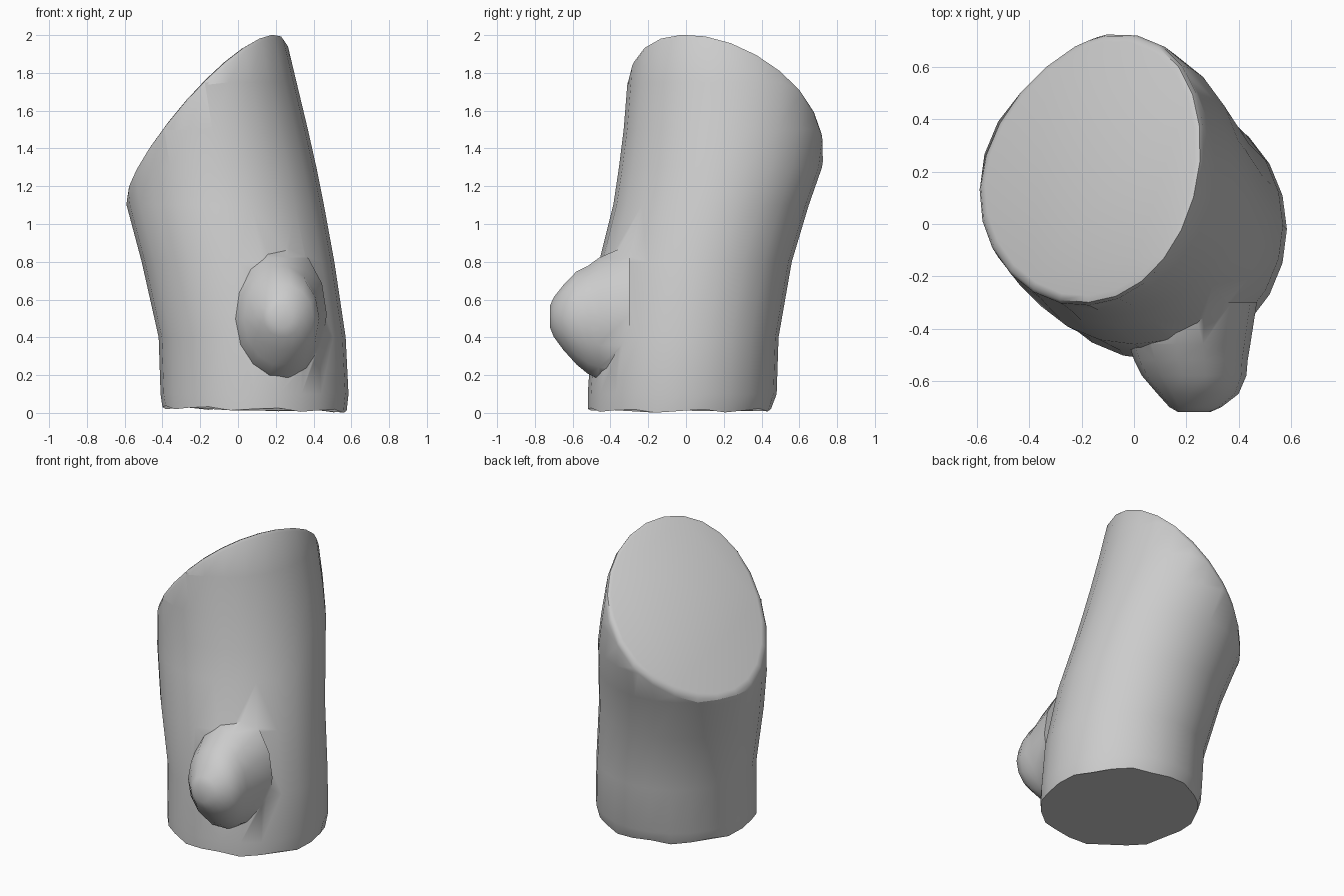
import bpy, bmesh, math
from mathutils import Vector

if "Cube" in bpy.data.objects:
    bpy.data.objects.remove(bpy.data.objects["Cube"])


def loft(bm, rings):
    """Skin a list of equal-sized point rings and cap both ends."""
    loops = [[bm.verts.new(p) for p in r] for r in rings]
    n = len(loops[0])
    for a, b in zip(loops, loops[1:]):
        for i in range(n):
            j = (i + 1) % n
            bm.faces.new((a[i], a[j], b[j], b[i]))
    bm.faces.new(loops[0][::-1])
    bm.faces.new(loops[-1])
    bmesh.ops.recalc_face_normals(bm, faces=bm.faces)


def make_object(name, bm):
    me = bpy.data.meshes.new(name)
    bm.to_mesh(me)
    bm.free()
    ob = bpy.data.objects.new(name, me)
    bpy.context.collection.objects.link(ob)
    return ob


def oval(lo_u, hi_u, lo_v, hi_v, n):
    cu, cv, ru, rv = (lo_u + hi_u) / 2, (lo_v + hi_v) / 2, (hi_u - lo_u) / 2, (hi_v - lo_v) / 2
    return [(cu + ru * math.cos(2 * math.pi * i / n),
             cv + rv * math.sin(2 * math.pi * i / n)) for i in range(n)]


# Leaning trunk: z, x min, x max, y min, y max
SECTIONS = [
    (0.02, -0.40, 0.575, -0.52, 0.45),
    (0.10, -0.41, 0.585, -0.52, 0.48),
    (0.40, -0.42, 0.57, -0.50, 0.49),
    (0.80, -0.51, 0.51, -0.46, 0.56),
    (1.10, -0.59, 0.455, -0.385, 0.65),
    (1.30, -0.615, 0.415, -0.355, 0.72),
    (1.50, -0.64, 0.37, -0.33, 0.75),
    (1.75, -0.66, 0.31, -0.31, 0.77),
    (2.30, -0.70, 0.18, -0.28, 0.79),
]
N = 24
rings = []
for k, (z, x0, x1, y0, y1) in enumerate(SECTIONS):
    ring = []
    for i, (x, y) in enumerate(oval(x0, x1, y0, y1, N)):
        wobble = 0.01 * math.sin(i * 2.1) - 0.01 * math.cos(2 * math.pi * i / N) if k == 0 else 0
        ring.append((x, y, z + wobble))
    rings.append(ring)
bm = bmesh.new()
loft(bm, rings)

# Slanted cut across the top with a softened rim
bmesh.ops.bisect_plane(bm, geom=bm.verts[:] + bm.edges[:] + bm.faces[:], dist=1e-4,
                       plane_co=Vector((0.25, 0.2, 1.985)),
                       plane_no=Vector((-1.03, 0.45, 1.0)).normalized(), clear_outer=True)
rim = [e for e in bm.edges if e.is_boundary]
bmesh.ops.remove_doubles(bm, verts=list({v for e in rim for v in e.verts}), dist=0.02)
rim = [e for e in bm.edges if e.is_boundary]
bmesh.ops.contextual_create(bm, geom=rim)
bmesh.ops.bevel(bm, geom=rim, offset=0.035, segments=2, profile=0.5, affect='EDGES')
bmesh.ops.recalc_face_normals(bm, faces=bm.faces)
trunk = make_object("trunk", bm)

# Branch stub on the front: y, x min, x max, z min, z max
STUB = [
    (-0.30, -0.04, 0.47, 0.14, 0.90),
    (-0.46, -0.02, 0.445, 0.17, 0.83),
    (-0.52, 0.0, 0.435, 0.20, 0.785),
    (-0.58, 0.03, 0.43, 0.25, 0.755),
    (-0.65, 0.09, 0.40, 0.33, 0.68),
    (-0.70, 0.135, 0.335, 0.40, 0.615),
    (-0.72, 0.17, 0.29, 0.45, 0.57),
]
bm = bmesh.new()
loft(bm, [[(x, y, z) for x, z in oval(x0, x1, z0, z1, 14)] for y, x0, x1, z0, z1 in STUB])
stub = make_object("branch_stub", bm)

# Fuse the stub into the trunk
union = trunk.modifiers.new("fuse", 'BOOLEAN')
union.operation = 'UNION'
union.solver = 'EXACT'
union.object = stub
bpy.context.view_layer.objects.active = trunk
trunk.select_set(True)
bpy.ops.object.modifier_apply(modifier=union.name)
bpy.data.objects.remove(stub)
bpy.ops.object.shade_smooth_by_angle(angle=math.radians(50))
trunk.name = "tree_stump"
